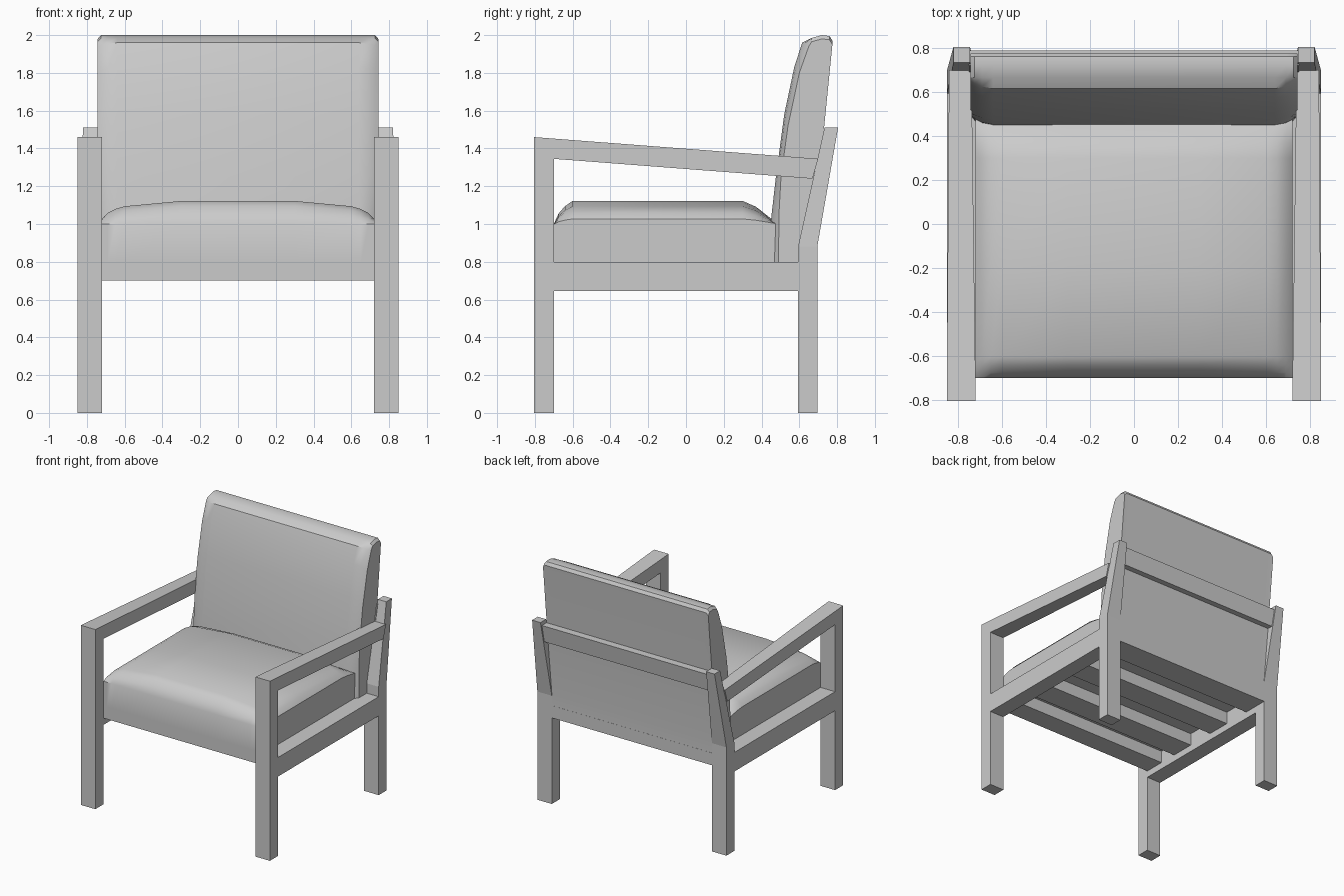
import bpy, bmesh

if "Cube" in bpy.data.objects:
    bpy.data.objects.remove(bpy.data.objects["Cube"])


def loft(name, rings, mirror=False, smooth=False):
    """Skin a row of matching closed rings and cap both ends."""
    bm = bmesh.new()
    rows = [[bm.verts.new(p) for p in ring] for ring in rings]
    n = len(rows[0])
    for a, b in zip(rows, rows[1:]):
        for i in range(n):
            j = (i + 1) % n
            bm.faces.new((a[i], a[j], b[j], b[i]))
    bm.faces.new(rows[0])
    bm.faces.new(rows[-1])
    bmesh.ops.recalc_face_normals(bm, faces=bm.faces)
    me = bpy.data.meshes.new(name)
    bm.to_mesh(me)
    bm.free()
    ob = bpy.data.objects.new(name, me)
    bpy.context.collection.objects.link(ob)
    if mirror:
        ob.modifiers.new("Mirror", "MIRROR").use_mirror_merge = False
    if smooth:
        bpy.context.view_layer.objects.active = ob
        ob.select_set(True)
        bpy.ops.object.shade_smooth_by_angle(angle=0.6)
        ob.select_set(False)
    return ob


def rect(x0, x1, y0, y1, z):
    return [(x0, y0, z), (x1, y0, z), (x1, y1, z), (x0, y1, z)]


def box(name, x0, x1, y0, y1, z0, z1, mirror=False):
    return loft(name, [rect(x0, x1, y0, y1, z0), rect(x0, x1, y0, y1, z1)], mirror)


# Front legs, cut at the top to follow the sloping arms
loft("front_leg", [rect(0.72, 0.85, -0.805, -0.70, 0),
                   [(0.72, -0.805, 1.46), (0.85, -0.805, 1.46),
                    (0.85, -0.70, 1.452), (0.72, -0.70, 1.452)]], True)

# Back legs, leaning back and tapering above the seat
loft("back_leg", [rect(0.72, 0.85, 0.593, 0.695, 0),
                  rect(0.72, 0.85, 0.593, 0.695, 0.88),
                  rect(0.745, 0.82, 0.733, 0.805, 1.51)], True)

# Sloping arms, narrower at the back
loft("arm", [[(0.72, -0.70, 1.345), (0.85, -0.70, 1.345),
              (0.85, -0.70, 1.452), (0.72, -0.70, 1.452)],
             [(0.738, 0.67, 1.24), (0.84, 0.67, 1.24),
              (0.84, 0.70, 1.345), (0.738, 0.70, 1.345)]], True)

# Side rails and the slats under the seat
box("side_rail", 0.72, 0.85, -0.70, 0.593, 0.645, 0.80, True)
for i, (y0, y1) in enumerate([(-0.70, -0.53), (-0.38, -0.18), (0.05, 0.25), (0.48, 0.695)]):
    box(f"seat_slat_{i + 1}", -0.72, 0.72, y0, y1, 0.70, 0.80)

# Upper back rail between the posts
loft("upper_back_rail", [[(x, 0.69, 1.34), (x, 0.765, 1.34),
                          (x, 0.788, 1.48), (x, 0.72, 1.48)] for x in (-0.75, 0.75)])

# Seat cushion: domed profile, lower toward the sides
seat_top = [(-0.70, 0.0), (-0.675, 0.45), (-0.64, 0.78), (-0.60, 1.0), (-0.2, 1.0),
            (0.30, 1.0), (0.37, 0.75), (0.44, 0.3), (0.485, 0.0)]
seat_x = [(0.72, 0.22), (0.69, 0.48), (0.65, 0.65), (0.60, 0.77), (0.30, 1.0)]
seat_x = [(-x, h) for x, h in seat_x] + [(x, h) for x, h in reversed(seat_x)]
loft("seat_cushion", [[(x, -0.70, 0.80)]
                      + [(x, y, 1.0 + 0.122 * h * f) for y, f in seat_top]
                      + [(x, 0.485, 0.80)] for x, h in seat_x], smooth=True)

# Back cushion: curved front that bulges forward away from the side edges
front_edge = [(0.49, 0.80), (0.492, 1.05), (0.503, 1.25), (0.54, 1.52), (0.60, 1.80), (0.65, 1.94)]
front_mid = [(0.43, 0.80), (0.453, 1.05), (0.476, 1.25), (0.52, 1.58), (0.573, 1.83), (0.615, 1.96)]
back_x = [(0.743, 0.0, 0.02), (0.725, 0.3, 0.0), (0.69, 0.75, 0.0), (0.64, 1.0, 0.0)]
back_x = [(-x, t, d) for x, t, d in back_x] + [(x, t, d) for x, t, d in reversed(back_x)]
rings = []
for x, t, d in back_x:
    ring = [(x, a[0] + (b[0] - a[0]) * t, a[1] + (b[1] - a[1]) * t)
            for a, b in zip(front_edge, front_mid)]
    ring += [(x, y, z - d) for y, z in [(0.665, 1.985), (0.72, 2.0), (0.76, 1.995), (0.775, 1.97)]]
    ring += [(x, 0.725, 1.45), (x, 0.694, 0.90), (x, 0.694, 0.80)]
    rings.append(ring)
loft("back_cushion", rings, smooth=True)
